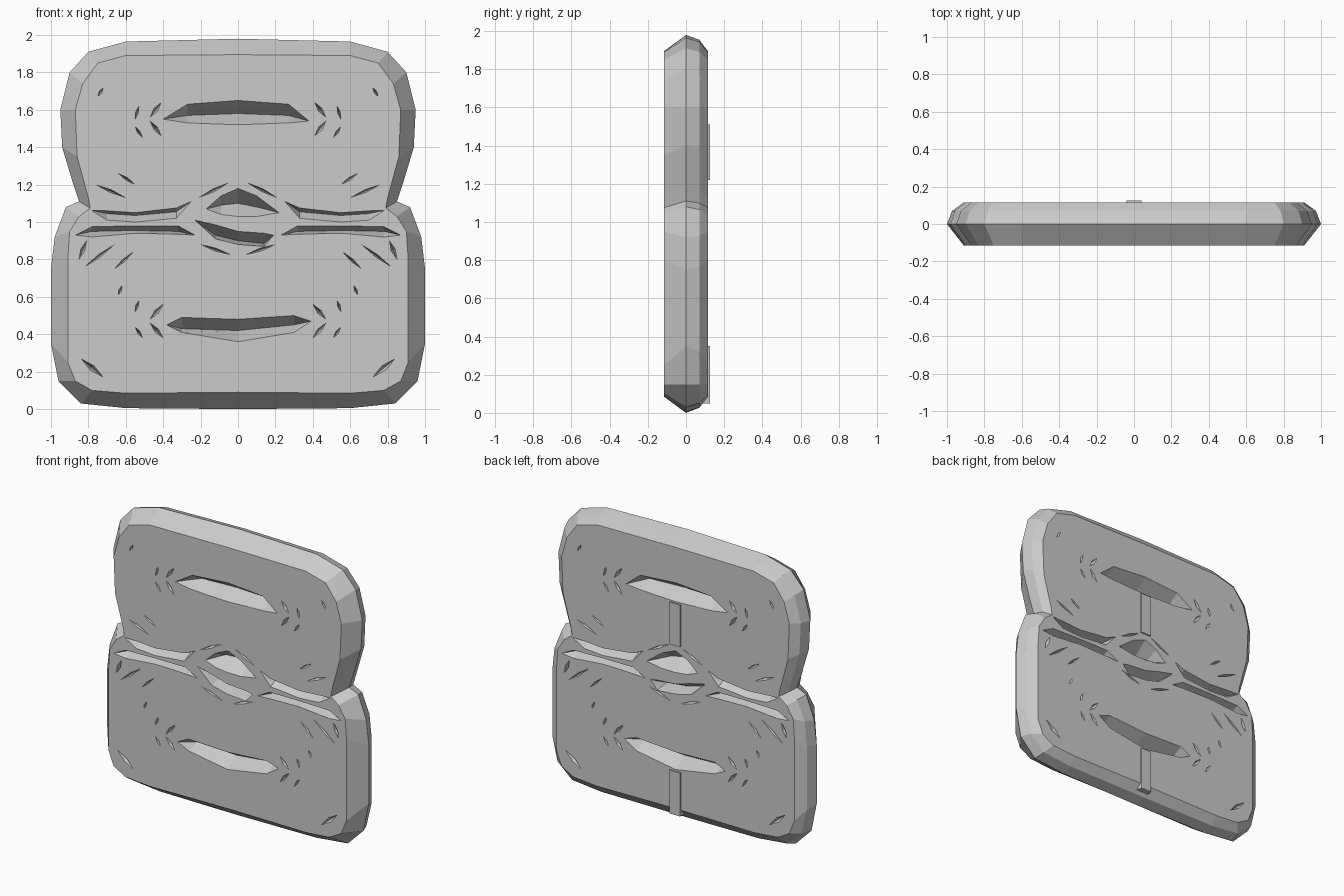
import bpy, bmesh
from mathutils import Vector

if "Cube" in bpy.data.objects:
    bpy.data.objects.remove(bpy.data.objects["Cube"], do_unlink=True)

mat = bpy.data.materials.new("plain grey")
mat.use_nodes = True
GREY = (0.6, 0.6, 0.6, 1)
mat.diffuse_color = GREY
mat.node_tree.nodes["Principled BSDF"].inputs["Base Color"].default_value = GREY

HALF = 0.115  # half thickness of the slab


def finish(bm, name):
    bmesh.ops.recalc_face_normals(bm, faces=bm.faces)
    mesh = bpy.data.meshes.new(name)
    bm.to_mesh(mesh)
    bm.free()
    mesh.materials.append(mat)
    obj = bpy.data.objects.new(name, mesh)
    bpy.context.collection.objects.link(obj)
    return obj


def mirrored(half):
    """Closed outline from its +x half, listed bottom to top."""
    return half + [(-x, z) for x, z in reversed(half[1:-1])]


def loop(bm, pts, y):
    return [bm.verts.new((x, y, z)) for x, z in pts]


def bridge(bm, a, b):
    n = len(a)
    for i in range(n):
        bm.faces.new((a[i], a[(i + 1) % n], b[(i + 1) % n], b[i]))


def loop_edges(bm, vs):
    pairs = zip(vs, vs[1:] + vs[:1])
    return [bm.edges.get(p) or bm.edges.new(p) for p in pairs]


def groove(bm, side, start, stations, end, depth):
    """V-shaped cut; stations are (x, low, valley, high). Returns its border."""
    y = side * HALF
    e0, e1 = loop(bm, [start, end], y)
    low = loop(bm, [(s[0], s[1]) for s in stations], y)
    mid = loop(bm, [(s[0], s[2]) for s in stations], side * (HALF - depth))
    top = loop(bm, [(s[0], s[3]) for s in stations], y)
    for wall in (low, top):
        bm.faces.new((e0, wall[0], mid[0]))
        bm.faces.new((e1, wall[-1], mid[-1]))
        for i in range(len(mid) - 1):
            bm.faces.new((wall[i], wall[i + 1], mid[i + 1], mid[i]))
    return loop_edges(bm, [e0] + top + [e1] + low[::-1])


def wrinkle(bm, side, a, b, width):
    """Small lens-shaped dent from a to b."""
    a, b = Vector(a), Vector(b)
    n = Vector((a.y - b.y, b.x - a.x)).normalized() * width
    m = (a + b) / 2
    ring = loop(bm, [a, m + n, b, m - n], side * HALF)
    tip = bm.verts.new((m.x, side * (HALF - 0.04), m.y))
    edges = loop_edges(bm, ring)
    for e in edges:
        bm.faces.new((*e.verts, tip))
    return edges


def flip(g):
    start, st, end, depth = g
    return ((-start[0], start[1]), [(-s[0], *s[1:]) for s in st],
            (-end[0], end[1]), depth)


# Outlines: widest edge and flat face, sharing one point order
RIM = mirrored([(0, 0), (.6, .005), (.84, .03), (.96, .15), (1, .35), (1, .75),
                (.98, .92), (.92, 1.08), (.85, 1.11), (.88, 1.2), (.94, 1.4),
                (.95, 1.6), (.9, 1.8), (.8, 1.91), (.6, 1.965), (0, 1.98)])
FACE = mirrored([(0, .09), (.6, .085), (.78, .1), (.87, .15), (.91, .25), (.91, .8),
                 (.9, .95), (.85, 1.03), (.79, 1.075), (.8, 1.13), (.86, 1.35),
                 (.87, 1.6), (.83, 1.74), (.75, 1.85), (.6, 1.89), (0, 1.895)])
SHOULDER = [(f[0] + .7 * (r[0] - f[0]), f[1] + .7 * (r[1] - f[1]))
            for r, f in zip(RIM, FACE)]

# Grooves on both faces: two slots, the middle opening, and the seams
upper_slot = ((-.4, 1.55), [(-.27, 1.53, 1.57, 1.63), (0, 1.52, 1.58, 1.65),
              (.27, 1.53, 1.57, 1.63)], (.38, 1.54), .1)
lower_slot = ((-.38, .45), [(-.3, .41, .43, .49), (0, .36, .42, .48),
              (.3, .41, .45, .5)], (.39, .47), .1)
upper_middle = ((-.17, 1.07), [(-.09, 1.04, 1.09, 1.14), (0, 1.03, 1.1, 1.18),
                (.1, 1.03, 1.08, 1.14)], (.22, 1.05), .1)
lower_middle = ((-.23, 1.01), [(-.12, .91, .93, .985), (0, .88, .9, .95),
                (.14, .87, .885, .94)], (.19, .93), .1)
top_seam = ((.25, 1.11), [(.33, 1.02, 1.055, 1.075), (.55, 1.0, 1.035, 1.05),
            (.7, 1.01, 1.045, 1.06)], (.785, 1.063), .07)
bottom_seam = ((.23, .93), [(.32, .935, .95, .98), (.55, .94, .955, .98),
               (.78, .92, .95, .975)], (.87, .93), .07)
GROOVES = [upper_slot, lower_slot, upper_middle, lower_middle, top_seam,
           bottom_seam, flip(top_seam), flip(bottom_seam)]

# Wrinkles, repeated on both sides of x = 0
WRINKLES = [((.41, 1.64), (.47, 1.56), .012), ((.47, 1.54), (.41, 1.46), .012),
            ((.4, .56), (.47, .48), .012), ((.47, .46), (.4, .38), .012),
            ((.53, 1.62), (.55, 1.55), .008), ((.55, 1.51), (.51, 1.45), .008),
            ((.53, .58), (.55, .52), .008), ((.55, .44), (.51, .38), .008),
            ((.6, 1.13), (.76, 1.2), .008), ((.55, 1.2), (.64, 1.26), .008),
            ((.66, .88), (.82, .76), .008), ((.56, .84), (.66, .75), .008),
            ((.81, .9), (.85, .8), .012), ((.72, .17), (.84, .27), .015),
            ((.04, .825), (.2, .88), .008), ((.05, 1.21), (.21, 1.13), .008),
            ((.72, 1.72), (.75, 1.67), .008), ((.62, .66), (.64, .61), .008)]

# Main slab
bm = bmesh.new()
front = loop(bm, FACE, -HALF)
rim = loop(bm, RIM, 0)
shoulder = loop(bm, SHOULDER, .07)
back = loop(bm, FACE, HALF)
for a, b in ((front, rim), (rim, shoulder), (shoulder, back)):
    bridge(bm, a, b)
for side, border in ((-1, front), (1, back)):
    edges = loop_edges(bm, border)
    for g in GROOVES:
        edges += groove(bm, side, *g)
    for (ax, az), (bx, bz), w in WRINKLES:
        for m in (1, -1):
            edges += wrinkle(bm, side, (m * ax, az), (m * bx, bz), w)
    bmesh.ops.triangle_fill(bm, edges=edges, use_beauty=True, normal=(0, side, 0))
finish(bm, "slab")

# Raised tabs on the back, below each slot
for name, z0, z1 in (("upper_tab", 1.22, 1.51), ("lower_tab", .05, .35)):
    bm = bmesh.new()
    outline = [(-.05, z0), (.05, z0), (.05, z1), (-.05, z1)]
    base = loop(bm, outline, .08)
    top = loop(bm, [(x * .8, z) for x, z in outline], .125)
    bridge(bm, base, top)
    bm.faces.new(base)
    bm.faces.new(top)
    finish(bm, name)
